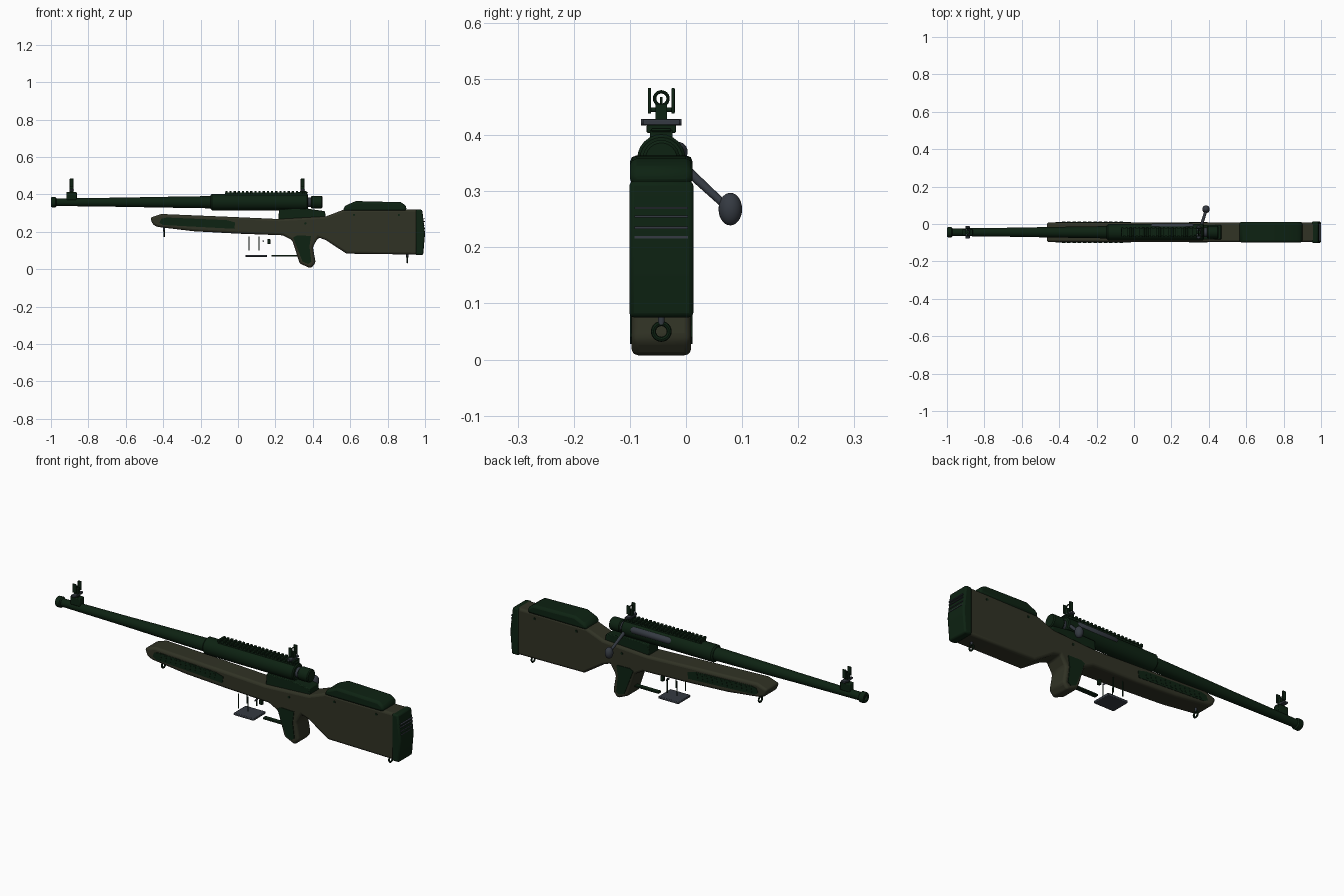
import bpy, bmesh, math
from mathutils import Vector

cube = bpy.data.objects.get("Cube")
if cube:
    bpy.data.objects.remove(cube)

CY = -0.044   # centre plane of the body
BORE = 0.358  # height of the barrel axis


def material(name, rgb):
    m = bpy.data.materials.new(name)
    m.use_nodes = True
    m.diffuse_color = (*rgb, 1)
    m.node_tree.nodes["Principled BSDF"].inputs["Base Color"].default_value = (*rgb, 1)
    return m


GREEN = material("dark green", (0.004, 0.016, 0.006))
OLIVE = material("olive", (0.030, 0.032, 0.018))
GREY = material("blue grey", (0.035, 0.042, 0.054))


def finish(bm, name, mat, bevel=0, segments=2):
    bmesh.ops.recalc_face_normals(bm, faces=bm.faces)
    mesh = bpy.data.meshes.new(name)
    bm.to_mesh(mesh)
    bm.free()
    ob = bpy.data.objects.new(name, mesh)
    bpy.context.collection.objects.link(ob)
    mesh.materials.append(mat)
    if bevel:
        mod = ob.modifiers.new("Bevel", "BEVEL")
        mod.width, mod.segments = bevel, segments
        mod.limit_method, mod.angle_limit = "ANGLE", math.radians(40)
    bpy.ops.object.select_all(action="DESELECT")
    ob.select_set(True)
    bpy.context.view_layer.objects.active = ob
    bpy.ops.object.shade_smooth_by_angle(angle=math.radians(35))
    return ob


def prism(name, outline, half, mat, y=CY, bevel=0, segments=2):
    """Side outline in x, z extruded across y."""
    bm = bmesh.new()
    face = bm.faces.new([bm.verts.new((x, y - half, z)) for x, z in outline])
    ext = bmesh.ops.extrude_face_region(bm, geom=[face])
    moved = [v for v in ext["geom"] if isinstance(v, bmesh.types.BMVert)]
    bmesh.ops.translate(bm, verts=moved, vec=(0, 2 * half, 0))
    return finish(bm, name, mat, bevel, segments)


def box(name, x0, x1, z0, z1, half, mat, y=CY, bevel=0):
    return prism(name, [(x0, z0), (x1, z0), (x1, z1), (x0, z1)], half, mat, y, bevel)


def lathe(name, profile, mat, y=CY, z=BORE, sides=24):
    """Profile of x, radius turned about a lengthwise axis."""
    bm = bmesh.new()
    rings = []
    for x, r in profile:
        rings.append([bm.verts.new((x, y + r * math.cos(2 * math.pi * i / sides),
                                    z + r * math.sin(2 * math.pi * i / sides)))
                      for i in range(sides)])
    for a, b in zip(rings, rings[1:]):
        for i in range(sides):
            j = (i + 1) % sides
            bm.faces.new((a[i], a[j], b[j], b[i]))
    bm.faces.new(rings[0])
    bm.faces.new(rings[-1])
    return finish(bm, name, mat)


def rod(name, start, end, r, mat, sides=12, r2=None):
    a, b = Vector(start), Vector(end)
    bm = bmesh.new()
    bmesh.ops.create_cone(bm, cap_ends=True, segments=sides, radius1=r,
                          radius2=r2 or r, depth=(b - a).length)
    bm.transform((b - a).to_track_quat("Z", "Y").to_matrix().to_4x4())
    bmesh.ops.translate(bm, verts=bm.verts, vec=(a + b) / 2)
    return finish(bm, name, mat)


def ring(name, x, z, radius, tube, mat):
    bpy.ops.mesh.primitive_torus_add(location=(x, CY, z), rotation=(0, math.pi / 2, 0),
                                     major_radius=radius, minor_radius=tube,
                                     major_segments=24, minor_segments=8)
    ob = bpy.context.object
    ob.name = name
    ob.data.materials.append(mat)
    bpy.ops.object.shade_smooth_by_angle(angle=math.radians(35))


# Stock with forend, grip and butt in one outline
prism("stock", [(-0.47, 0.275), (-0.455, 0.238), (-0.43, 0.226), (-0.24, 0.203), (0, 0.19),
                (0.24, 0.181), (0.29, 0.155), (0.33, 0.03), (0.39, 0.004),
                (0.415, 0.035), (0.40, 0.12), (0.43, 0.17), (0.47, 0.155), (0.58, 0.083),
                (0.96, 0.078), (0.97, 0.318), (0.565, 0.318), (0.47, 0.282),
                (0.22, 0.268), (-0.05, 0.28), (-0.41, 0.295)],
      0.053, OLIVE, bevel=0.012, segments=3)
prism("butt_pad", [(0.95, 0.075), (0.99, 0.075), (1.0, 0.19), (0.985, 0.318), (0.95, 0.318)],
      0.057, GREEN, bevel=0.008)
for z in (0.218, 0.235, 0.255, 0.270):
    box("pad_rib", 0.985, 0.999, z - 0.002, z + 0.002, 0.048, GREY)
prism("cheek_rest", [(0.56, 0.31), (0.57, 0.338), (0.63, 0.364), (0.87, 0.358),
                     (0.9, 0.338), (0.9, 0.31)], 0.056, GREEN, bevel=0.012, segments=2)

# Side panels, vents and screws, mirrored on both sides
for side in (-1, 1):
    y = CY + side * 0.053
    prism("forend_panel", [(-0.42, 0.248), (-0.4, 0.236), (-0.02, 0.216), (-0.015, 0.25),
                           (-0.06, 0.262), (-0.38, 0.276), (-0.41, 0.27)], 0.002, GREEN, y)
    for i in range(12):
        x = -0.385 + i * 0.028
        z = 0.256 - i * 0.0013
        prism("forend_rib", [(x, z - 0.013), (x + 0.013, z - 0.013),
                             (x + 0.018, z + 0.013), (x + 0.005, z + 0.013)], 0.0035, GREEN, y)
    prism("grip_panel", [(0.295, 0.17), (0.315, 0.18), (0.39, 0.178), (0.382, 0.12),
                         (0.392, 0.04), (0.375, 0.028), (0.345, 0.04)], 0.003, GREEN, y)
    for x, z in ((0.62, 0.29), (0.86, 0.29), (0.36, 0.245)):
        rod("stock_screw", (x, y - 0.003, z), (x, y + 0.003, z), 0.006, GREEN)

# Barrel, receiver and bolt
lathe("barrel", [(-0.98, 0.020), (-0.6, 0.025), (-0.45, 0.028), (-0.13, 0.033)], GREEN)
lathe("muzzle", [(-0.988, 0.012), (-1.0, 0.012), (-1.0, 0.024), (-0.995, 0.027),
                 (-0.975, 0.027), (-0.97, 0.021)], GREEN)
lathe("receiver", [(-0.147, 0.036), (-0.14, 0.043), (0.37, 0.043), (0.375, 0.038)], GREEN)
lathe("bolt_neck", [(0.37, 0.026), (0.40, 0.026)], GREY)
lathe("bolt_shroud", [(0.39, 0.028), (0.395, 0.033), (0.447, 0.033), (0.452, 0.028)], GREEN)
lathe("bolt_body", [(0.09, 0.012), (0.1, 0.018), (0.31, 0.018), (0.32, 0.012)], GREY,
      y=CY + 0.029, z=BORE + 0.012)
prism("receiver_bed", [(0.215, 0.262), (0.47, 0.27), (0.465, 0.31), (0.36, 0.325),
                       (0.22, 0.322)], 0.038, GREEN, bevel=0.004)
rod("bolt_handle", (0.358, CY + 0.03, 0.352), (0.383, 0.066, 0.278), 0.009, GREY, r2=0.007)
bpy.ops.mesh.primitive_uv_sphere_add(segments=24, ring_count=14, radius=1,
                                     location=(0.385, 0.079, 0.268))
knob = bpy.context.object
knob.name = "bolt_knob"
knob.scale = (0.02, 0.021, 0.029)
knob.data.materials.append(GREY)
bpy.ops.object.shade_smooth()

# Toothed top rail
box("rail_base", -0.07, 0.37, 0.39, 0.409, 0.02, GREEN)
for i in range(20):
    x = -0.068 + i * 0.0222
    box("rail_tooth", x, x + 0.012, 0.404, 0.418, 0.026, GREEN, bevel=0.002)

# Front and rear sights
for name, x, base in (("front_sight", -0.89, 0.37), ("rear_sight", 0.345, 0.405)):
    box(name + "_base", x - 0.028, x + 0.028, base, 0.412, 0.018, GREEN, bevel=0.004)
    box(name + "_bridge", x - 0.012, x + 0.012, 0.418, 0.428, 0.033, GREY, bevel=0.002)
    box(name + "_stem", x - 0.011, x + 0.011, 0.405, 0.455, 0.010, GREEN)
    for side in (-1, 1):
        box(name + "_ear", x - 0.01, x + 0.01, 0.438, 0.484, 0.003, GREEN,
            y=CY + side * 0.021, bevel=0.002)
        rod(name + "_ear_pin", (x, CY + side * 0.008, 0.445), (x, CY + side * 0.021, 0.445),
            0.004, GREEN)
ring("rear_aperture", 0.345, 0.465, 0.012, 0.003, GREEN)
rod("front_post", (-0.89, CY, 0.45), (-0.89, CY, 0.468), 0.002, GREEN)
rod("windage_knob", (0.345, CY - 0.036, 0.423), (0.345, CY + 0.036, 0.423), 0.006, GREY)

# Magazine floor plate with its loose pins, trigger and guard strip
box("magazine_plate", 0.04, 0.155, 0.065, 0.077, 0.05, GREY, bevel=0.003)
for x in (0.058, 0.113):
    for side in (-1, 1):
        rod("magazine_pin", (x, CY + side * 0.035, 0.1), (x, CY + side * 0.035, 0.175),
            0.003, GREEN)
box("trigger", 0.157, 0.173, 0.135, 0.16, 0.008, GREEN, bevel=0.002)
rod("trigger_pin", (0.135, CY - 0.01, 0.15), (0.135, CY + 0.01, 0.15), 0.004, GREY)
box("trigger_guard", 0.18, 0.34, 0.067, 0.076, 0.012, GREEN, bevel=0.002)

# Sling swivels
for name, x, z in (("front_swivel", -0.395, 0.19), ("rear_swivel", 0.905, 0.05)):
    ring(name, x, z, 0.014, 0.0045, GREEN)
    rod(name + "_stud", (x, CY, z + 0.012), (x, CY, z + 0.04), 0.006, GREY)
